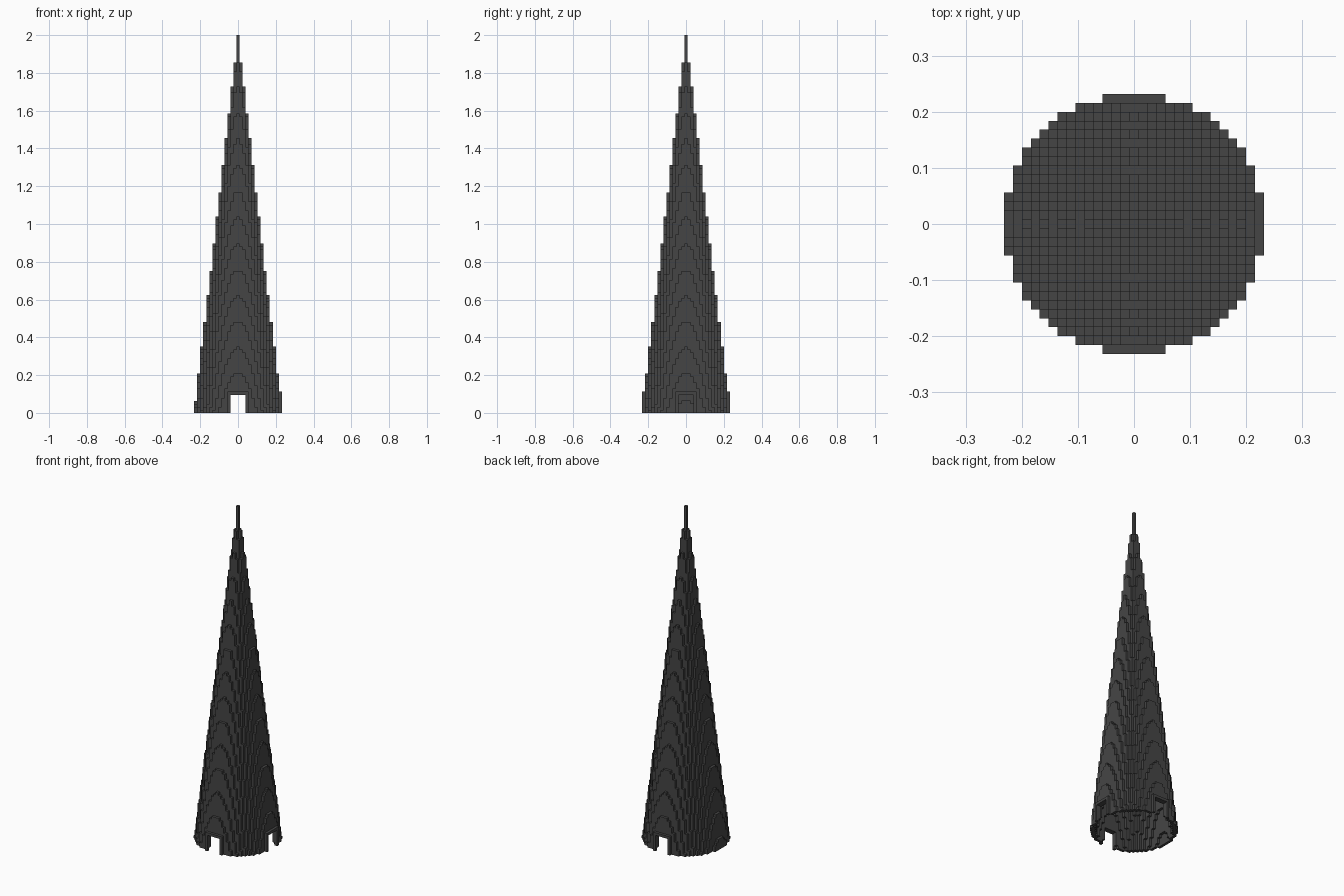
import bpy
import bmesh
from mathutils import Vector

if "Cube" in bpy.data.objects:
    bpy.data.objects.remove(bpy.data.objects["Cube"], do_unlink=True)

U = 0.016           # block size
LAYERS = 125        # blocks from ground to tip
BASE_R = 14.5       # base radius in blocks
SPIRE_START = 116   # first layer of the single-block tip
DOOR_HALF, DOOR_TOP = 2, 6

charcoal = bpy.data.materials.new("charcoal")
charcoal.use_nodes = True
colour = (0.06, 0.06, 0.06, 1)
charcoal.diffuse_color = colour
charcoal.node_tree.nodes["Principled BSDF"].inputs["Base Color"].default_value = colour

DIRS = [Vector(d) for d in ((1, 0, 0), (-1, 0, 0), (0, 1, 0),
                            (0, -1, 0), (0, 0, 1), (0, 0, -1))]


def ring(k):
    """Blocks of the one-block-thick circular wall at layer k."""
    r = BASE_R * (1 - (k + 0.5) / LAYERS)
    n = int(r)
    return {(x, y, k) for x in range(-n, n + 1) for y in range(-n, n + 1)
            if (x * x + y * y) ** 0.5 <= r
            and (x * x + y * y) ** 0.5 > r - 1}


def frame(dx, dy):
    """Raised door surround on the side facing (dx, dy)."""
    return {(14 * dx + s * dy, 14 * dy + s * dx, k)
            for s in range(-3, 4) for k in range(DOOR_TOP + 1)
            if abs(s) > DOOR_HALF or k >= DOOR_TOP}


def in_doorway(c):
    """True inside the front, back and left doorways."""
    x, y, k = c
    return k < DOOR_TOP and ((abs(x) <= DOOR_HALF and abs(y) > 5)
                             or (abs(y) <= DOOR_HALF and x > 5))


def build(name, cells, solid):
    """Mesh the exposed faces of a group of blocks."""
    bm = bmesh.new()
    verts = {}

    def vert(p):
        key = tuple(round(2 * v) for v in p)
        if key not in verts:
            verts[key] = bm.verts.new((p.x * U, p.y * U, (p.z + 0.5) * U))
        return verts[key]

    for c in sorted(cells):
        for d in DIRS:
            if tuple(int(a + b) for a, b in zip(c, d)) in solid:
                continue
            a = Vector((d.y, d.z, d.x))
            b = d.cross(a)
            mid = Vector(c) + d / 2
            bm.faces.new([vert(mid + (a * i + b * j) / 2)
                          for i, j in ((-1, -1), (1, -1), (1, 1), (-1, 1))])
    mesh = bpy.data.meshes.new(name)
    bm.to_mesh(mesh)
    bm.free()
    mesh.materials.append(charcoal)
    obj = bpy.data.objects.new(name, mesh)
    bpy.context.collection.objects.link(obj)


# Hollow stepped cone with three doorways, and its slender tip
wall = {c for k in range(SPIRE_START) for c in ring(k) if not in_doorway(c)}
parts = {"spire_tip": {(0, 0, k) for k in range(SPIRE_START, LAYERS)}}

# Door surrounds
for side, dx, dy in (("front", 0, -1), ("back", 0, 1), ("left", 1, 0)):
    parts[side + "_door_frame"] = frame(dx, dy)
    wall -= parts[side + "_door_frame"]
parts["cone_wall"] = wall

solid = set().union(*parts.values())
for name, cells in parts.items():
    build(name, cells, solid)
